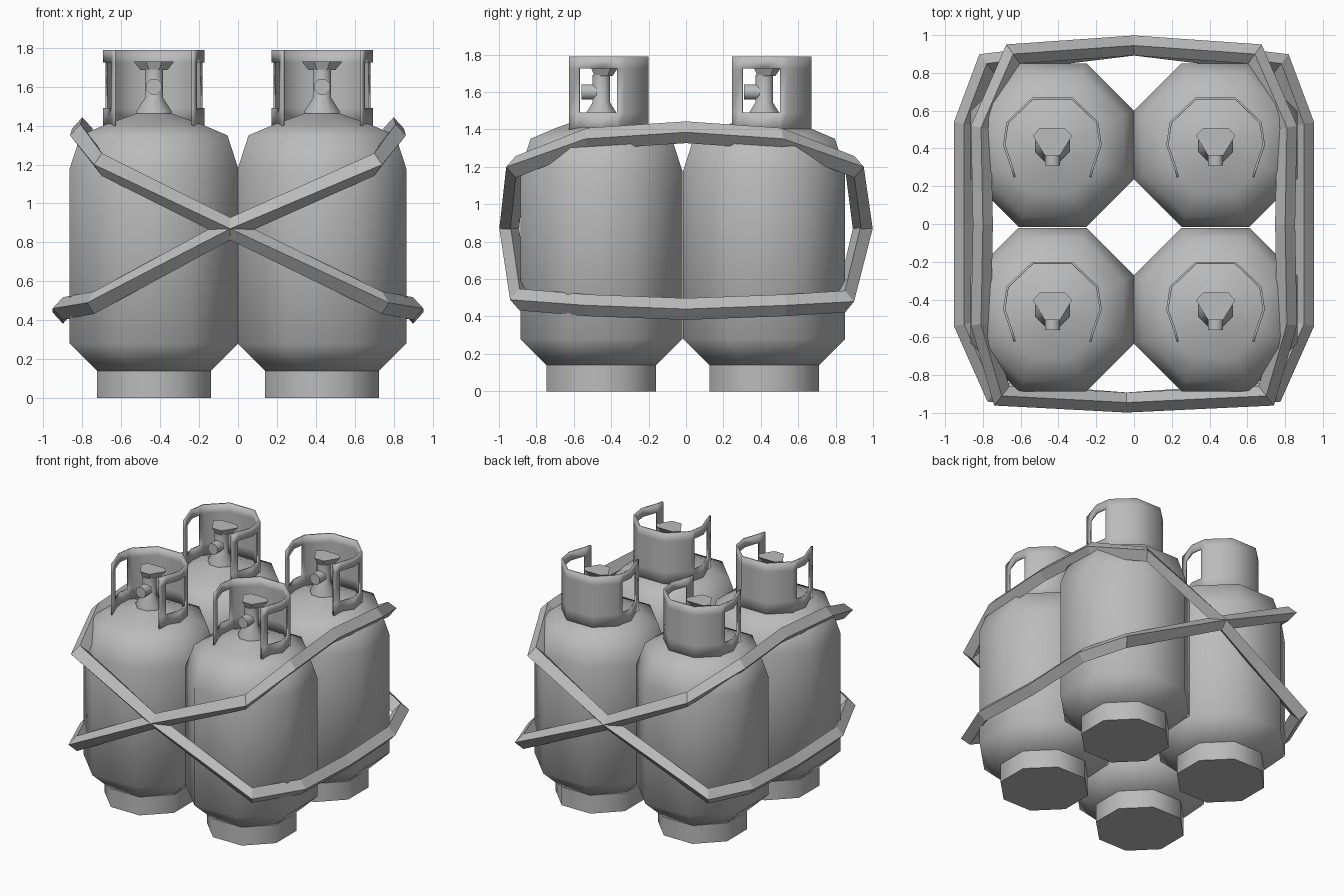
import bpy, bmesh, math
from mathutils import Vector, Matrix

if "Cube" in bpy.data.objects:
    bpy.data.objects.remove(bpy.data.objects["Cube"], do_unlink=True)

grey = bpy.data.materials.new("painted grey metal")
grey.use_nodes = True
colour = (0.5, 0.5, 0.5, 1)
grey.diffuse_color = colour
grey.node_tree.nodes["Principled BSDF"].inputs["Base Color"].default_value = colour


def finish(bm, name, smooth_angle=0):
    """Turn a bmesh into a named grey object."""
    bmesh.ops.recalc_face_normals(bm, faces=bm.faces)
    mesh = bpy.data.meshes.new(name)
    bm.to_mesh(mesh)
    bm.free()
    mesh.materials.append(grey)
    ob = bpy.data.objects.new(name, mesh)
    bpy.context.collection.objects.link(ob)
    if smooth_angle:
        bpy.ops.object.select_all(action="DESELECT")
        ob.select_set(True)
        bpy.context.view_layer.objects.active = ob
        bpy.ops.object.shade_smooth_by_angle(angle=math.radians(smooth_angle))
    return ob


def loft(bm, rings, loop=False):
    """Skin closed rings of points; cap the ends unless the rings form a loop."""
    rows = [[bm.verts.new(p) for p in ring] for ring in rings]
    n = len(rows[0])
    pairs = list(zip(rows, rows[1:] + rows[:1] if loop else rows[1:]))
    for a, b in pairs:
        for i in range(n):
            j = (i + 1) % n
            bm.faces.new((a[i], a[j], b[j], b[i]))
    if not loop:
        bm.faces.new(rows[0])
        bm.faces.new(rows[-1])


def lathe(name, profile, sides, smooth_angle, turn=Matrix()):
    """Revolve (apothem, height) pairs, with flat sides facing the axes."""
    bm = bmesh.new()
    grow = 1 / math.cos(math.pi / sides)
    angles = [(k + 0.5) * math.tau / sides for k in range(sides)]
    loft(bm, [[(r * grow * math.cos(a), r * grow * math.sin(a), z) for a in angles]
              for r, z in profile])
    bm.transform(turn)
    return finish(bm, name, smooth_angle)


def make_collar():
    """Open guard ring with a window in each side."""
    right = [(0.2, -0.17), (0.215, -0.115), (0.255, 0), (0.243, 0.085),
             (0.237, 0.12), (0.104, 0.247)]
    path = right + [(-x, y) for x, y in reversed(right)]
    levels = (1.38, 1.49, 1.725, 1.79)
    bm = bmesh.new()
    grid = [[bm.verts.new((x, y, z)) for z in levels] for x, y in path]
    windows = (1, 2, len(path) - 4, len(path) - 3)
    for i in range(len(path) - 1):
        for k in range(3):
            if k == 1 and i in windows:
                continue
            bm.faces.new((grid[i][k], grid[i + 1][k], grid[i + 1][k + 1], grid[i][k + 1]))
    ob = finish(bm, "collar", 50)
    wall = ob.modifiers.new("wall", "SOLIDIFY")
    wall.thickness = 0.012
    wall.offset = 0
    return ob


def make_handle():
    """Flared valve handwheel."""
    half = [(0.04, -0.055), (0.104, 0.05), (0.067, 0.09)]
    outline = half + [(-x, y) for x, y in reversed(half)]
    bm = bmesh.new()
    loft(bm, [[(x * s, y * s, z) for x, y in outline] for s, z in ((0.66, 1.685), (1, 1.73))])
    return finish(bm, "valve_handle")


# One gas bottle
forward = Matrix.Translation((0, 0, 1.6)) @ Matrix.Rotation(math.pi / 2, 4, "X")
parts = [
    lathe("foot_ring", [(0.293, 0), (0.293, 0.15)], 8, 50),
    lathe("tank_body", [(0.293, 0.14), (0.433, 0.28), (0.433, 1.18), (0.378, 1.35),
                        (0.25, 1.405), (0.07, 1.47)], 8, 60),
    make_collar(),
    lathe("valve_stem", [(0.09, 1.45), (0.09, 1.475), (0.046, 1.545), (0.046, 1.69)], 8, 50),
    lathe("valve_outlet", [(0.04, 0), (0.04, 0.107)], 8, 50, forward),
    make_handle(),
]

# Repeat the bottle in a two by two block
centres = [(x, y) for y in (-0.453, 0.418) for x in (-0.432, 0.432)]
for number, (x, y) in enumerate(centres):
    for part in parts:
        ob = part if number == 0 else part.copy()
        if number:
            bpy.context.collection.objects.link(ob)
        ob.location = (x, y, 0)


# Crossed straps, diamond in section
def make_strap(name, side):
    path = [(0.7, -0.91, 1.2), (0.81, -0.53, 1.35), (0.8, 0, 1.385), (0.81, 0.51, 1.35),
            (0.64, 0.9, 1.2), (0, 0.945, 0.87), (-0.78, 0.85, 0.48), (-0.9, 0.53, 0.46),
            (-0.9, 0, 0.44), (-0.9, -0.53, 0.46), (-0.74, -0.89, 0.49)]
    points = [Vector((x * side, y, z)) for x, y, z in path]
    points.append(Vector((-0.04, -0.945, 0.87)))
    rings = []
    for i, p in enumerate(points):
        before = (p - points[i - 1]).to_2d().normalized()
        after = (points[(i + 1) % len(points)] - p).to_2d().normalized()
        along = (before + after).normalized()
        out = Vector((along.y, -along.x, 0)) * side * 0.053 / max(along.dot(after), 0.6)
        up = Vector((0, 0, 0.058))
        rings.append([p + out, p + up, p - out, p - up])
    bm = bmesh.new()
    loft(bm, rings, loop=True)
    return finish(bm, name)


make_strap("strap_high_left", 1)
make_strap("strap_high_right", -1)
